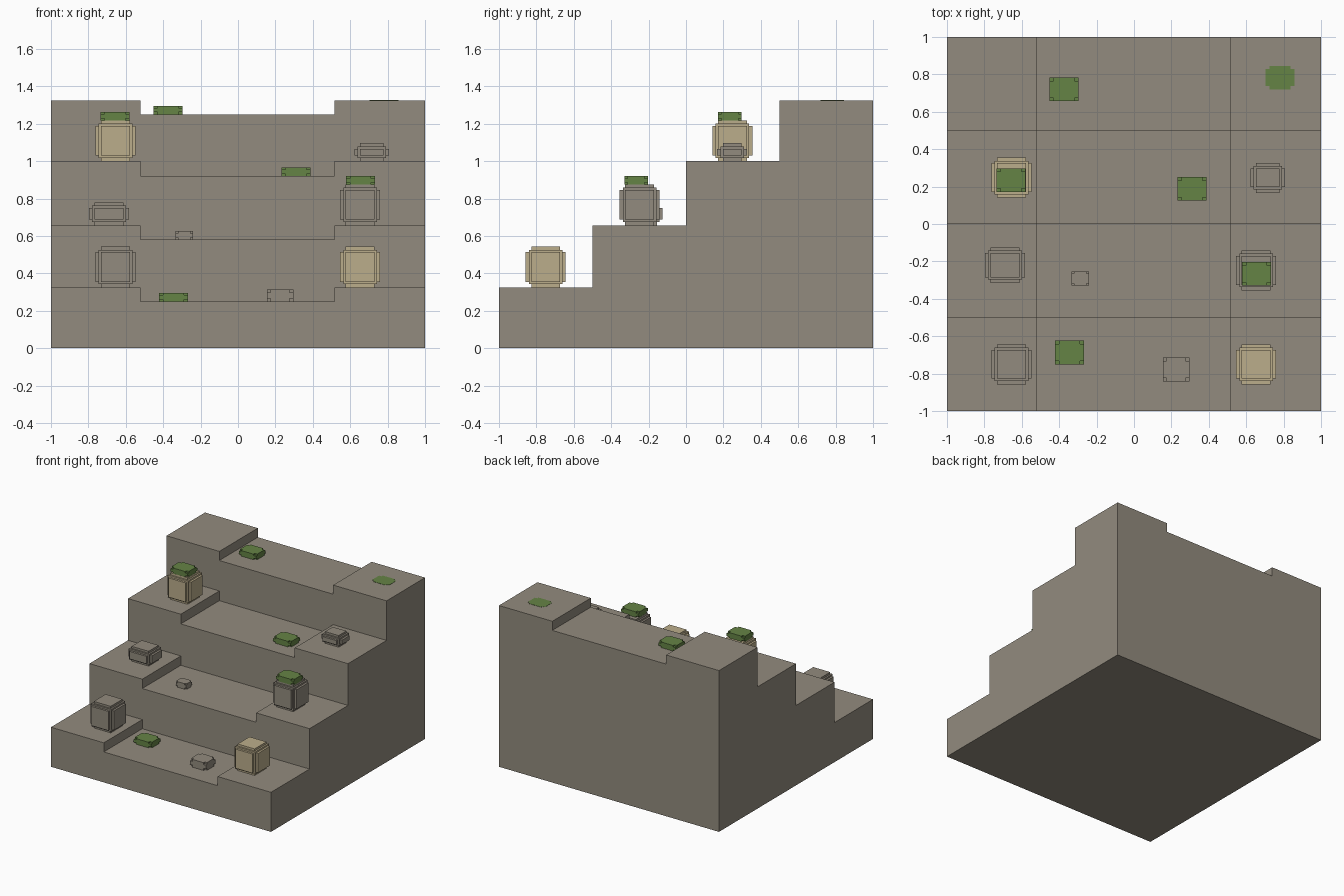
import bpy
import bmesh
from itertools import product

# Remove the default object
cube = bpy.data.objects.get("Cube")
if cube:
    bpy.data.objects.remove(cube, do_unlink=True)


def make_material(name, rgb):
    mat = bpy.data.materials.new(name)
    mat.use_nodes = True
    colour = (*rgb, 1.0)
    mat.diffuse_color = colour
    mat.node_tree.nodes["Principled BSDF"].inputs["Base Color"].default_value = colour
    return mat


STONE = make_material("grey stone", (0.29, 0.26, 0.21))
SAND = make_material("pale sandstone", (0.50, 0.42, 0.26))
MOSS = make_material("moss green", (0.13, 0.23, 0.06))


def finish(bm, name, mat, location=(0, 0, 0)):
    mesh = bpy.data.meshes.new(name)
    bm.to_mesh(mesh)
    bm.free()
    mesh.materials.append(mat)
    obj = bpy.data.objects.new(name, mesh)
    obj.location = location
    bpy.context.collection.objects.link(obj)
    return obj


def stepped_block(name, mat, centre, levels, filled):
    """Outer skin of a box grid; filled(rings) says which cells are solid.

    levels holds, per axis, the half sizes from inner to outer ring."""
    cuts = [[-v for v in reversed(ls)] + list(ls) for ls in levels]
    count = len(cuts[0]) - 1
    middle = count // 2

    def solid(cell):
        if any(c < 0 or c >= count for c in cell):
            return False
        return filled(sorted(abs(c - middle) for c in cell))

    bm = bmesh.new()
    for cell in product(range(count), repeat=3):
        if not solid(cell):
            continue
        for axis, side in product(range(3), (0, 1)):
            neighbour = list(cell)
            neighbour[axis] += 2 * side - 1
            if solid(neighbour):
                continue
            u, v = (axis + 1) % 3, (axis + 2) % 3
            corners = []
            for du, dv in ((0, 0), (1, 0), (1, 1), (0, 1)):
                idx = list(cell)
                idx[axis] += side
                idx[u] += du
                idx[v] += dv
                corners.append(bm.verts.new([cuts[a][idx[a]] for a in range(3)]))
            bm.faces.new(corners if side else corners[::-1])
    bmesh.ops.remove_doubles(bm, verts=bm.verts[:], dist=0.0001)
    bmesh.ops.dissolve_limit(bm, angle_limit=0.01, verts=bm.verts[:], edges=bm.edges[:])
    return finish(bm, name, mat, centre)


def stone_block(name, mat, x, y, base, half):
    """Block whose edges step in twice."""
    levels = [(h - 0.03, h - 0.017, h) for h in half]
    stepped_block(name, mat, (x, y, base + half[2]), levels,
                  lambda r: r[2] <= 1 or r[1] == 0)


def notched_slab(name, mat, x, y, base, half):
    """Low slab with its eight corners notched."""
    levels = [(h * 0.72, h) for h in half[:2]] + [(half[2] * 0.5, half[2])]
    stepped_block(name, mat, (x, y, base + half[2]), levels, lambda r: r[0] == 0)


# Staircase: two raised banks and a sunken middle walkway
edges_y = (-1.0, -0.5, 0.0, 0.5, 1.0)
bank_z = (0.325, 0.657, 1.0, 1.325)
walk_z = (0.25, 0.58, 0.92, 1.25)
LEFT, RIGHT = 0.515, -0.52


def stair_profile(heights):
    pts = [(edges_y[0], 0)]
    for i, z in enumerate(heights):
        pts += [(edges_y[i], z), (edges_y[i + 1], z)]
    return pts + [(edges_y[-1], 0)]


bm = bmesh.new()


def add_face(points):
    bm.faces.new([bm.verts.new(p) for p in points])


for xa, xb, heights in ((-1, RIGHT, bank_z), (RIGHT, LEFT, walk_z), (LEFT, 1, bank_z)):
    profile = stair_profile(heights)
    for p, q in zip(profile, profile[1:] + profile[:1]):
        add_face([(xa, *p), (xb, *p), (xb, *q), (xa, *q)])
side = stair_profile(bank_z)
add_face([(-1, *p) for p in side])
add_face([(1, *p) for p in reversed(side)])
for i in range(4):
    y0, y1, low, high = edges_y[i], edges_y[i + 1], walk_z[i], bank_z[i]
    wall = [(y0, low), (y1, low), (y1, high), (y0, high)]
    add_face([(RIGHT, *p) for p in wall])
    add_face([(LEFT, *p) for p in reversed(wall)])
bmesh.ops.remove_doubles(bm, verts=bm.verts[:], dist=0.0001)
finish(bm, "staircase", STONE)

# Large blocks standing on the banks
big = (0.107, 0.107, 0.109)
stone_block("first_step_left_block", SAND, 0.653, -0.75, bank_z[0], big)
stone_block("first_step_right_block", STONE, -0.655, -0.75, bank_z[0], big)
stone_block("second_step_left_block", STONE, 0.653, -0.248, bank_z[1], big)
stone_block("third_step_right_block", SAND, -0.655, 0.248, bank_z[2], big)
stone_block("second_step_right_block", STONE, -0.69, -0.22, bank_z[1], (0.107, 0.095, 0.061))
stone_block("third_step_left_block", STONE, 0.715, 0.247, bank_z[2], (0.092, 0.08, 0.048))

# Moss tufts on the walkway, on two blocks, and one sunk into the top bank
tuft = (0.078, 0.063, 0.023)
for name, x, y, base in (
    ("first_step_moss", -0.345, -0.687, walk_z[0]),
    ("third_step_moss", 0.31, 0.188, walk_z[2]),
    ("top_step_moss", -0.375, 0.72, walk_z[3]),
    ("left_block_moss", 0.655, -0.267, bank_z[1] + 0.217),
    ("right_block_moss", -0.657, 0.235, bank_z[2] + 0.217),
    ("sunken_moss", 0.78, 0.783, bank_z[3] - 0.044),
):
    notched_slab(name, MOSS, x, y, base, tuft)

# Loose stones on the walkway
notched_slab("first_step_pebble", STONE, 0.225, -0.778, walk_z[0], (0.071, 0.063, 0.032))
notched_slab("second_step_pebble", STONE, -0.287, -0.292, walk_z[1], (0.047, 0.038, 0.023))
